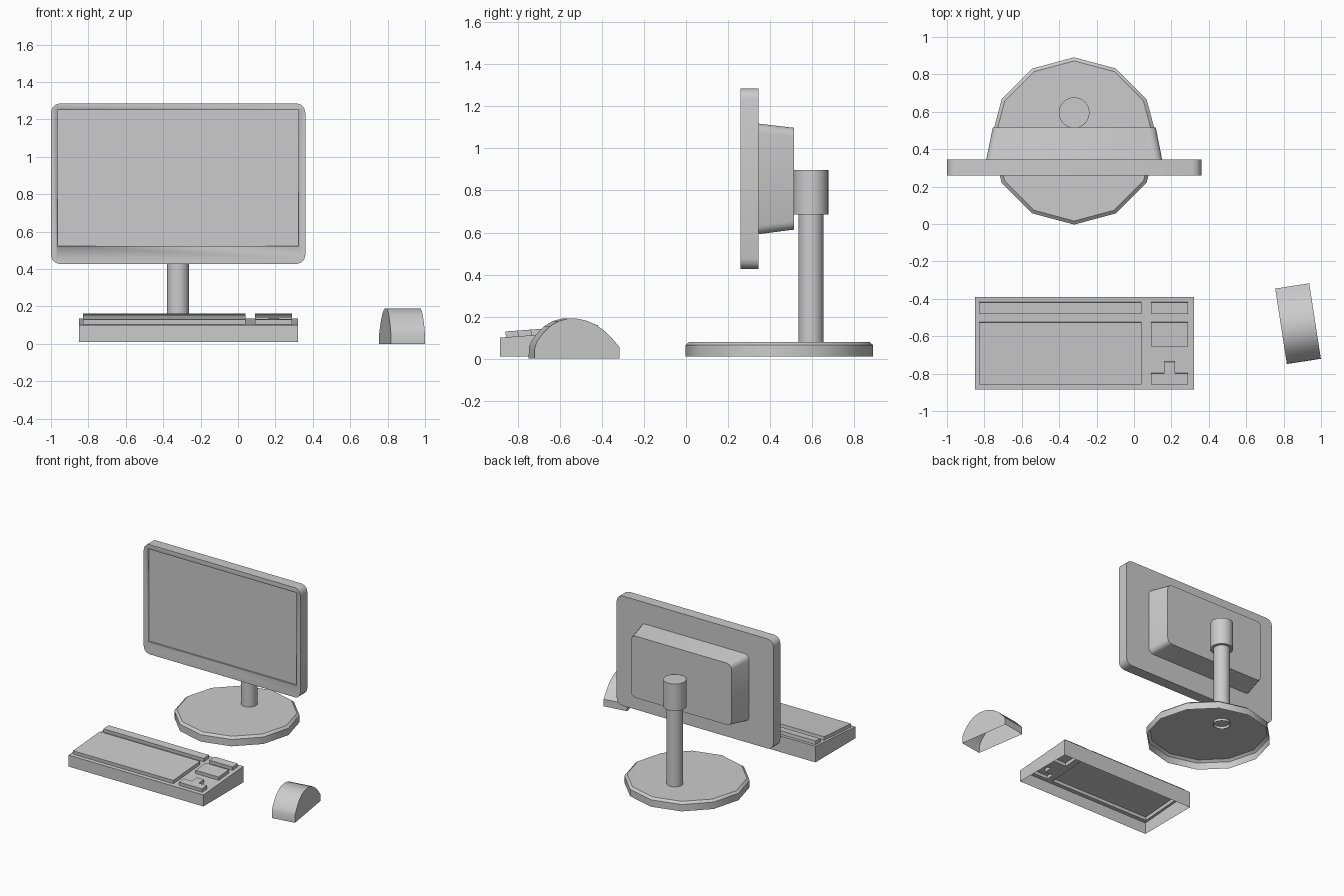
import bpy, bmesh
from math import sin, cos, pi, radians
from mathutils import Matrix, Vector

if "Cube" in bpy.data.objects:
    bpy.data.objects.remove(bpy.data.objects["Cube"])

CX = -0.32  # monitor centre line


def finish(name, bm, angle=40):
    bmesh.ops.recalc_face_normals(bm, faces=bm.faces)
    me = bpy.data.meshes.new(name)
    bm.to_mesh(me)
    bm.free()
    ob = bpy.data.objects.new(name, me)
    bpy.context.collection.objects.link(ob)
    bpy.ops.object.select_all(action='DESELECT')
    ob.select_set(True)
    bpy.context.view_layer.objects.active = ob
    bpy.ops.object.shade_smooth_by_angle(angle=radians(angle))
    return ob


def loft(name, rings, cap_start=True, cap_end=True, angle=40):
    bm = bmesh.new()
    loops = [[bm.verts.new(p) for p in ring] for ring in rings]
    for a, b in zip(loops, loops[1:]):
        n = len(a)
        for i in range(n):
            bm.faces.new((a[i], a[(i + 1) % n], b[(i + 1) % n], b[i]))
    if cap_start:
        bm.faces.new(loops[0])
    if cap_end:
        bm.faces.new(loops[-1])
    return finish(name, bm, angle)


def rounded_rect(y, x0, x1, z0, z1, r, seg=3):
    corners = [(x1 - r, z1 - r), (x0 + r, z1 - r), (x0 + r, z0 + r), (x1 - r, z0 + r)]
    return [(cx + r * cos((q + i / seg) * pi / 2), y, cz + r * sin((q + i / seg) * pi / 2))
            for q, (cx, cz) in enumerate(corners) for i in range(seg + 1)]


def circle(y, z, r, n):
    return [(CX + r * sin(2 * pi * i / n), y + r * cos(2 * pi * i / n), z) for i in range(n)]


# Monitor panel with a shallow screen recess
panel = loft("monitor_panel", [rounded_rect(0.26, -1.0, 0.36, 0.426, 1.286, 0.05),
                               rounded_rect(0.345, -1.0, 0.36, 0.426, 1.286, 0.05)])
bm = bmesh.new()
bmesh.ops.create_cube(bm, size=1, matrix=Matrix.Translation((CX, 0.222, 0.886))
                      @ Matrix.Diagonal((1.288, 0.1, 0.726, 1)))
cutter = finish("screen_cutter", bm)
cutter.hide_render = True
mod = panel.modifiers.new("screen", 'BOOLEAN')
mod.operation = 'DIFFERENCE'
mod.solver = 'EXACT'
mod.object = cutter
bpy.context.view_layer.objects.active = panel
bpy.ops.object.modifier_apply(modifier="screen")
bpy.data.objects.remove(cutter)

# Tapered rear housing
loft("rear_housing", [rounded_rect(0.345, -0.79, 0.15, 0.592, 1.118, 0.04),
                      rounded_rect(0.515, -0.755, 0.117, 0.614, 1.098, 0.04)])

# Stand: collar, stem, open-bottomed twelve-sided base
loft("stand_collar", [circle(0.595, 0.685, 0.082, 32), circle(0.595, 0.897, 0.082, 32)])
loft("stand_stem", [circle(0.595, 0.06, 0.059, 32), circle(0.595, 0.69, 0.059, 32)], cap_start=False)
loft("stand_base", [circle(0.444, 0.01, 0.447, 12), circle(0.444, 0.064, 0.447, 12),
                    circle(0.444, 0.08, 0.428, 12)], cap_start=False)

# Keyboard: sloped open-bottomed shell with raised key blocks
KX0, KX1, KY0, KY1 = -0.85, 0.32, -0.886, -0.39
BLOCKS = [
    [(-0.83, 0.04, -0.857, -0.525)],                                 # main keys
    [(-0.83, 0.04, -0.479, -0.417)],                                 # function row
    [(0.09, 0.29, -0.479, -0.417)],                                  # upper side keys
    [(0.09, 0.29, -0.652, -0.525)],                                  # middle side keys
    [(0.09, 0.29, -0.857, -0.797), (0.16, 0.22, -0.797, -0.735)],    # arrow keys
]


def slope_z(y):
    return 0.10 + 0.036 * (y - KY0) / (KY1 - KY0)


rects = [r for b in BLOCKS for r in b]
xs = sorted({KX0, KX1} | {v for r in rects for v in r[:2]})
ys = sorted({KY0, KY1} | {v for r in rects for v in r[2:]})
bm = bmesh.new()
grid = [[bm.verts.new((x, y, slope_z(y))) for x in xs] for y in ys]
cells = [bm.faces.new((grid[j][i], grid[j][i + 1], grid[j + 1][i + 1], grid[j + 1][i]))
         for j in range(len(ys) - 1) for i in range(len(xs) - 1)]
rim = [e for e in bm.edges if e.is_boundary]
skirt = bmesh.ops.extrude_edge_only(bm, edges=rim)["geom"]
for v in skirt:
    if isinstance(v, bmesh.types.BMVert):
        v.co.z = 0.01
groups = []
for block in BLOCKS:
    groups.append([f for f in cells if any(
        x0 < f.calc_center_median().x < x1 and y0 < f.calc_center_median().y < y1
        for x0, x1, y0, y1 in block)])
for faces in groups:
    new = bmesh.ops.extrude_face_region(bm, geom=faces)["geom"]
    bmesh.ops.translate(bm, vec=Vector((0, -0.002, 0.027)),
                        verts=[g for g in new if isinstance(g, bmesh.types.BMVert)])
    bmesh.ops.delete(bm, geom=[f for f in faces if f.is_valid], context='FACES_ONLY')
bmesh.ops.dissolve_limit(bm, angle_limit=radians(1), verts=bm.verts, edges=bm.edges)
finish("keyboard", bm, 20)

# Mouse: arched side profile swept across its width, open underneath
PROFILE = [(-0.204, 0), (-0.203, 0.055), (-0.19, 0.085), (-0.165, 0.118), (-0.13, 0.154),
           (-0.09, 0.178), (-0.045, 0.19), (0, 0.19), (0.045, 0.181), (0.09, 0.162),
           (0.135, 0.13), (0.17, 0.095), (0.204, 0.056), (0.204, 0)]
turn = Matrix.Translation((0.877, -0.533, 0)) @ Matrix.Rotation(radians(8.8), 4, 'Z')
bm = bmesh.new()
sides = [[bm.verts.new(turn @ Vector((x, u, z))) for u, z in PROFILE] for x in (-0.092, 0.092)]
for side in sides:
    bm.faces.new(side)
for i in range(len(PROFILE) - 1):
    bm.faces.new((sides[0][i], sides[0][i + 1], sides[1][i + 1], sides[1][i]))
finish("mouse", bm, 30)
